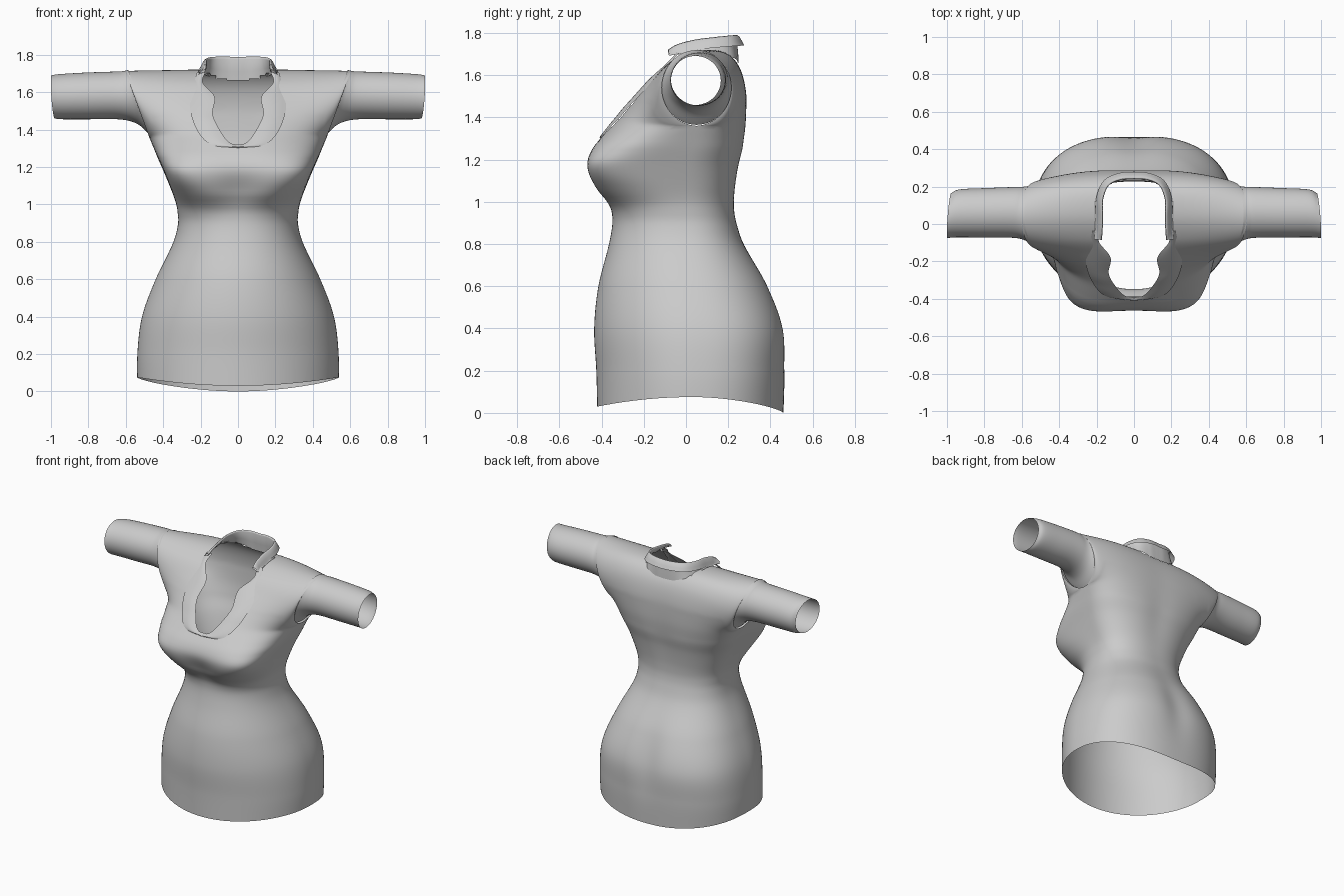
import bpy, bmesh, math

if "Cube" in bpy.data.objects:
    bpy.data.objects.remove(bpy.data.objects["Cube"])

cloth = bpy.data.materials.new("grey_cloth")
cloth.diffuse_color = (0.6, 0.6, 0.6, 1)
cloth.use_nodes = True
cloth.node_tree.nodes["Principled BSDF"].inputs["Base Color"].default_value = cloth.diffuse_color


def curve(rows, t):
    """Smooth curve through rows; the first column is the key."""
    t = min(max(t, rows[0][0]), rows[-1][0])
    i = 0
    while i < len(rows) - 2 and t > rows[i + 1][0]:
        i += 1

    def slope(k, c):
        a, b = rows[max(k - 1, 0)], rows[min(k + 1, len(rows) - 1)]
        return (b[c] - a[c]) / (b[0] - a[0])
    a, b = rows[i], rows[i + 1]
    h = b[0] - a[0]
    u = (t - a[0]) / h
    return [(2*u**3 - 3*u*u + 1) * a[c] + (3*u*u - 2*u**3) * b[c]
            + h * (u**3 - 2*u*u + u) * slope(i, c) + h * (u**3 - u*u) * slope(i + 1, c)
            for c in range(1, len(a))]


def bell(v, mid, width):
    return math.exp(-((v - mid) / width)**2)


def add_grid(bm, grid):
    rows = [[bm.verts.new(p) for p in line] for line in grid]
    for a, b in zip(rows, rows[1:]):
        for k in range(len(a) - 1):
            bm.faces.new((a[k], a[k + 1], b[k + 1], b[k]))


def finish(bm, name):
    bmesh.ops.remove_doubles(bm, verts=bm.verts, dist=0.0008)
    bmesh.ops.dissolve_degenerate(bm, edges=bm.edges, dist=0.0002)
    bmesh.ops.recalc_face_normals(bm, faces=bm.faces)
    me = bpy.data.meshes.new(name)
    bm.to_mesh(me)
    bm.free()
    me.materials.append(cloth)
    for p in me.polygons:
        p.use_smooth = True
    ob = bpy.data.objects.new(name, me)
    bpy.context.collection.objects.link(ob)
    return ob


# Body sections: height, half width, front y, back y, middle y, front and back squareness
SECTIONS = [
    (0.00, .538, -.42, .462, .03, 1.98, 2.4), (0.20, .538, -.425, .47, .03, 1.98, 2.5),
    (0.40, .513, -.435, .466, .03, 2.0, 2.55), (0.60, .44, -.415, .394, .02, 2.05, 2.4),
    (0.80, .345, -.365, .275, 0, 2.15, 2.35), (0.90, .32, -.35, .24, 0, 2.2, 2.35),
    (0.96, .323, -.362, .23, 0, 2.3, 2.35), (1.00, .33, -.39, .23, 0, 2.5, 2.35),
    (1.06, .35, -.438, .235, 0, 3.2, 2.4), (1.17, .395, -.471, .253, 0, 5.2, 2.5),
    (1.25, .43, -.445, .272, .02, 3.8, 2.6), (1.36, .475, -.355, .287, .05, 2.45, 2.8)]
# Centre line over the shoulder: key, y, z
OVER = [(0, -.355, 1.36), (.125, -.27, 1.46), (.25, -.17, 1.57), (.375, -.08, 1.66),
        (.5, .04, 1.715), (.625, .175, 1.712), (.75, .25, 1.645), (.875, .286, 1.52),
        (1, .287, 1.36)]
N, M, TOP = 128, 72, 1.36


def body_point(t, v):
    c, s = math.cos(t), math.sin(t)
    hem = .075 - (.075 if s > 0 else .045) * s * s
    z = hem + (TOP - hem) * v
    w, yf, yb, yc, nf, nb = curve(SECTIONS, z)
    n = nf if s < 0 else nb
    r = (abs(c)**n + abs(s)**n) ** (-1 / n)
    x = w * r * c
    y = yc + r * s * (yb - yc if s > 0 else yc - yf)
    # hollows between the bust halves and down the seat and spine
    if s < 0:
        x *= 1 - .06 * s * s * bell(z, 1.17, .1)
        y += .028 * bell(x, 0, .13) * bell(z, 1.07, .1)
    else:
        y -= .02 * bell(x, 0, .1) * bell(z, .45, .22)
        y -= .008 * bell(x, 0, .1) * bell(z, 1.25, .25)
    return x, y, z


def over_point(j, u):
    """Arch j runs from the front of the chest ring over the shoulder to the back."""
    t = 2 * math.pi * j / N
    back, front = body_point(t, 1), body_point(-t, 1)
    x0 = front[0] * (1 - u) + back[0] * u
    s = min(abs(x0) / .475, 1)
    w = s ** (2.5 + u)

    def blend(k):
        y0, z0 = curve(OVER, k)
        a = 2 * math.pi * k
        return (y0 * (1 - w) + (.05 - .165 * math.sin(a)) * w,
                z0 * (1 - w) + (1.542 - .172 * math.cos(a)) * w)
    y, z = blend(u)
    end, base = (0, front) if u < .5 else (1, back)
    ey, ez = blend(end)
    f = abs(1 - 2 * u) ** 3
    y += (base[1] - ey) * f
    z += (base[2] - ez) * f
    return x0 * (1 + .27 * (z - TOP) / .35), y, z


# Body with neck opening
NECK = [(1.315, .03), (1.335, .1), (1.4, .16), (1.5, .2), (1.6, .19), (1.66, .2), (1.8, .2)]
bm = bmesh.new()
add_grid(bm, [[body_point(2 * math.pi * j / N, i / 70) for j in range(N + 1)] for i in range(71)])
add_grid(bm, [[over_point(j, k / M) for k in range(M + 1)] for j in range(N // 2 + 1)])
bmesh.ops.remove_doubles(bm, verts=bm.verts, dist=0.0008)
# soften the join between chest and shoulders
for _ in range(10):
    soft = [v for v in bm.verts if 1.27 < v.co.z < 1.48 and abs(v.co.x) < .465
            and not v.is_boundary]
    bmesh.ops.smooth_vert(bm, verts=soft, factor=.5, use_axis_x=True, use_axis_y=True,
                          use_axis_z=True)
cut = []
for f in bm.faces:
    c = f.calc_center_median()
    if c.z < 1.315:
        continue
    if c.y < .05:
        hole = abs(c.x) < curve(NECK, c.z)[0]
    else:
        hole = c.z > 1.6 and (abs(c.x) / .2)**3 + ((c.y - .05) / .185)**3 < 1
    if hole:
        cut.append(f)
bmesh.ops.delete(bm, geom=cut, context='FACES')
finish(bm, "shirt_body")

# Sleeves: key, x, tilt, y, z, radius y, radius z
SLEEVE = [(0, .526, .06, .05, 1.542, .166, .177), (1, .575, .04, .056, 1.57, .145, .142),
          (2, .64, .012, .062, 1.582, .136, .128), (3, .8, .005, .06, 1.58, .132, .125),
          (4, .94, .005, .057, 1.576, .128, .121), (5, .988, .008, .045, 1.575, .12, .116)]
for side, name in ((1, "left_sleeve"), (-1, "right_sleeve")):
    grid = []
    for i in range(31):
        x, tilt, y, z, ry, rz = curve(SLEEVE, i / 6)
        line = []
        for k in range(49):
            a = 2 * math.pi * k / 48
            skew = -.01 * math.cos(a) * i / 30
            line.append((side * (x + tilt * math.sin(a) + skew),
                         y + ry * math.cos(a), z + rz * math.sin(a)))
        grid.append(line)
    bm = bmesh.new()
    add_grid(bm, grid)
    finish(bm, name)

# Lapels: key, inner x, inner z, outer x, outer z
LAPEL = [(0, 0, 1.312, 0, 1.302), (1, .05, 1.335, .14, 1.318), (2, .09, 1.385, .215, 1.39),
         (3, .135, 1.48, .255, 1.5), (4, .125, 1.575, .25, 1.59), (5, .188, 1.65, .232, 1.66),
         (6, .175, 1.705, .22, 1.705)]
FRONT = [(1.30, -.402), (1.36, -.355), (1.46, -.27), (1.57, -.17), (1.66, -.08), (1.72, -.02)]
for side, name in ((1, "left_lapel"), (-1, "right_lapel")):
    grid = []
    for i in range(37):
        xi, zi, xo, zo = curve(LAPEL, i / 6)
        line = []
        for k in range(7):
            q = k / 6
            x, z = xi + (xo - xi) * q, zi + (zo - zi) * q
            lift = .004 + .018 * min(max((z - 1.3) / .15, 0), 1)
            y = curve(FRONT, z)[0] - lift + .5 * x * x * min(1, (z - 1.25) / .15)
            line.append((side * x, y - .008 * math.sin(math.pi * q), z))
        grid.append(line)
    bm = bmesh.new()
    add_grid(bm, grid)
    finish(bm, name)

# Turned-down collar: key, x, y, top z
COLLAR = [(0, .172, -.085, 1.722), (1, .168, -.04, 1.747), (2, .165, .04, 1.768),
          (3, .165, .13, 1.78), (4, .135, .205, 1.788), (5, .07, .236, 1.79), (6, 0, .24, 1.787)]
grid = []
for i in range(-36, 37):
    key, side = 6 - abs(i) / 6, (1 if i > 0 else -1)
    x, y, z = curve(COLLAR, key)
    a, b = curve(COLLAR, max(key - .05, 0)), curve(COLLAR, min(key + .05, 6))
    dx, dy = b[0] - a[0], b[1] - a[1]
    ln = math.hypot(dx, dy)
    nx, ny = dy / ln, -dx / ln
    if i == 0:
        nx, ny = 0, 1
    drop = .05 if key > 1 else .02 + .03 * key
    # stand, fold and fall of the collar; the stand meets the body neck edge
    rear = min(max((key - 2.5) / 2.5, 0), 1)
    foot, deep = .042 - .032 * rear, .03 + min(key, 2) * .016 + .07 * rear
    section = [(foot, -deep), (.004 + foot * .3, -deep * .6), (0, -.012), (.004, 0),
               (.014, -.006), (.027, -drop * .6), (.038, -drop)]
    grid.append([(side * (x + nx * o), y + ny * o, z + h) for o, h in section])
bm = bmesh.new()
add_grid(bm, grid)
finish(bm, "collar")
